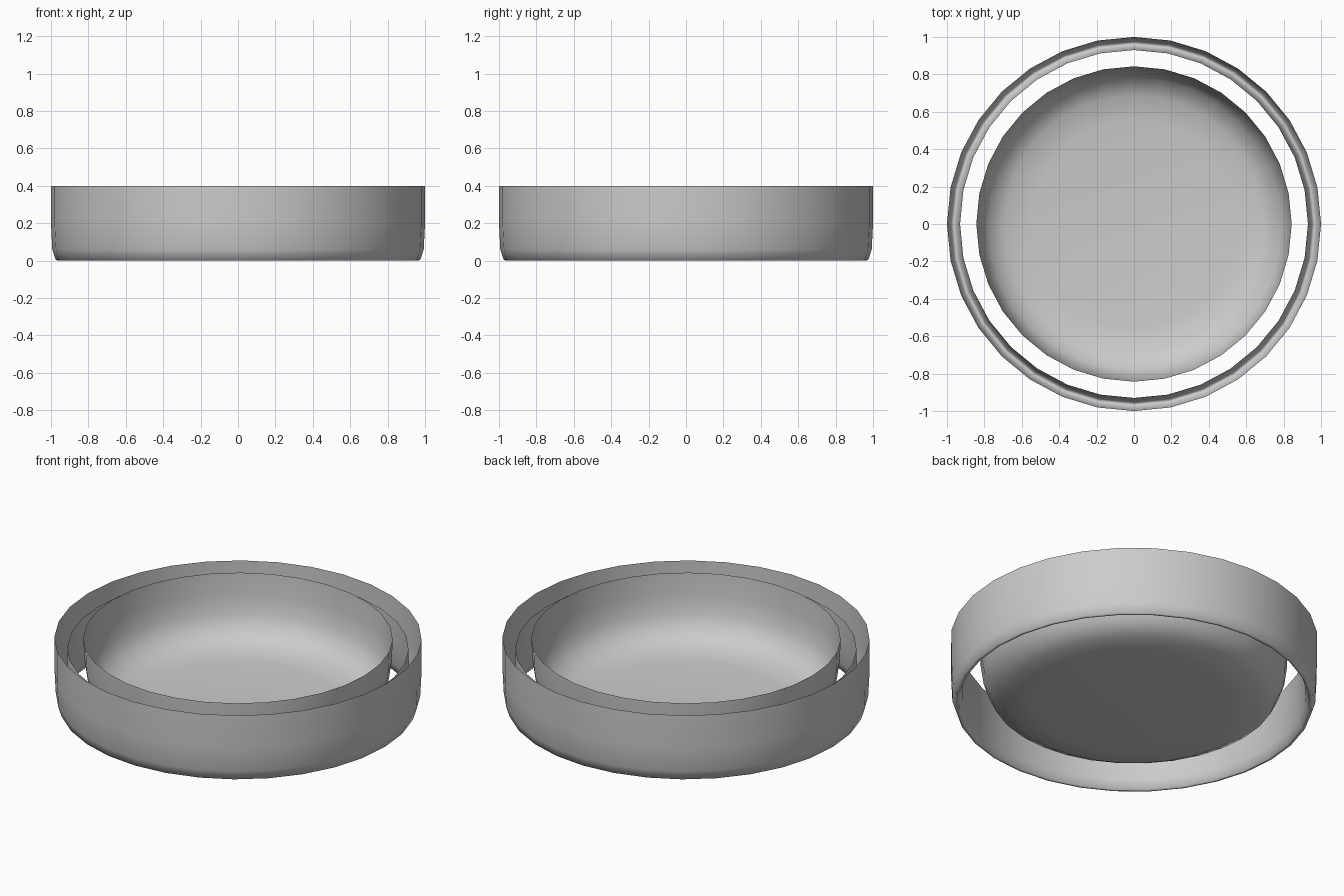
import bpy, bmesh, math

if "Cube" in bpy.data.objects:
    bpy.data.objects.remove(bpy.data.objects["Cube"])

SIDES = 32


def lathe(name, profile):
    """Open surface of revolution from (radius, height) points."""
    bm = bmesh.new()
    rings = []
    for r, z in profile:
        if r == 0:
            rings.append([bm.verts.new((0, 0, z))])
        else:
            rings.append([bm.verts.new((r * math.cos(2 * math.pi * i / SIDES),
                                        r * math.sin(2 * math.pi * i / SIDES), z))
                          for i in range(SIDES)])
    for a, b in zip(rings, rings[1:]):
        for i in range(SIDES):
            j = (i + 1) % SIDES
            if len(b) == 1:
                bm.faces.new((a[j], a[i], b[0]))
            else:
                bm.faces.new((a[j], a[i], b[i], b[j]))
    for f in bm.faces:
        f.smooth = True
    mesh = bpy.data.meshes.new(name)
    bm.to_mesh(mesh)
    bm.free()
    obj = bpy.data.objects.new(name, mesh)
    bpy.context.collection.objects.link(obj)
    return obj


# Outer ring: thin channel, tall outside wall, rounded foot, shorter inside wall
lathe("outer_ring", [(1.0, 0.4), (1.0, 0.2), (0.993, 0.06), (0.975, 0.005),
                     (0.965, 0.0), (0.955, 0.005), (0.938, 0.06),
                     (0.931, 0.2), (0.93, 0.34)])

# Inner dish: thin shell with steep rim and flat floor
lathe("inner_dish", [(0.843, 0.4), (0.838, 0.27), (0.822, 0.16), (0.78, 0.07),
                     (0.69, 0.02), (0.55, 0.003), (0.0, 0.0)])
